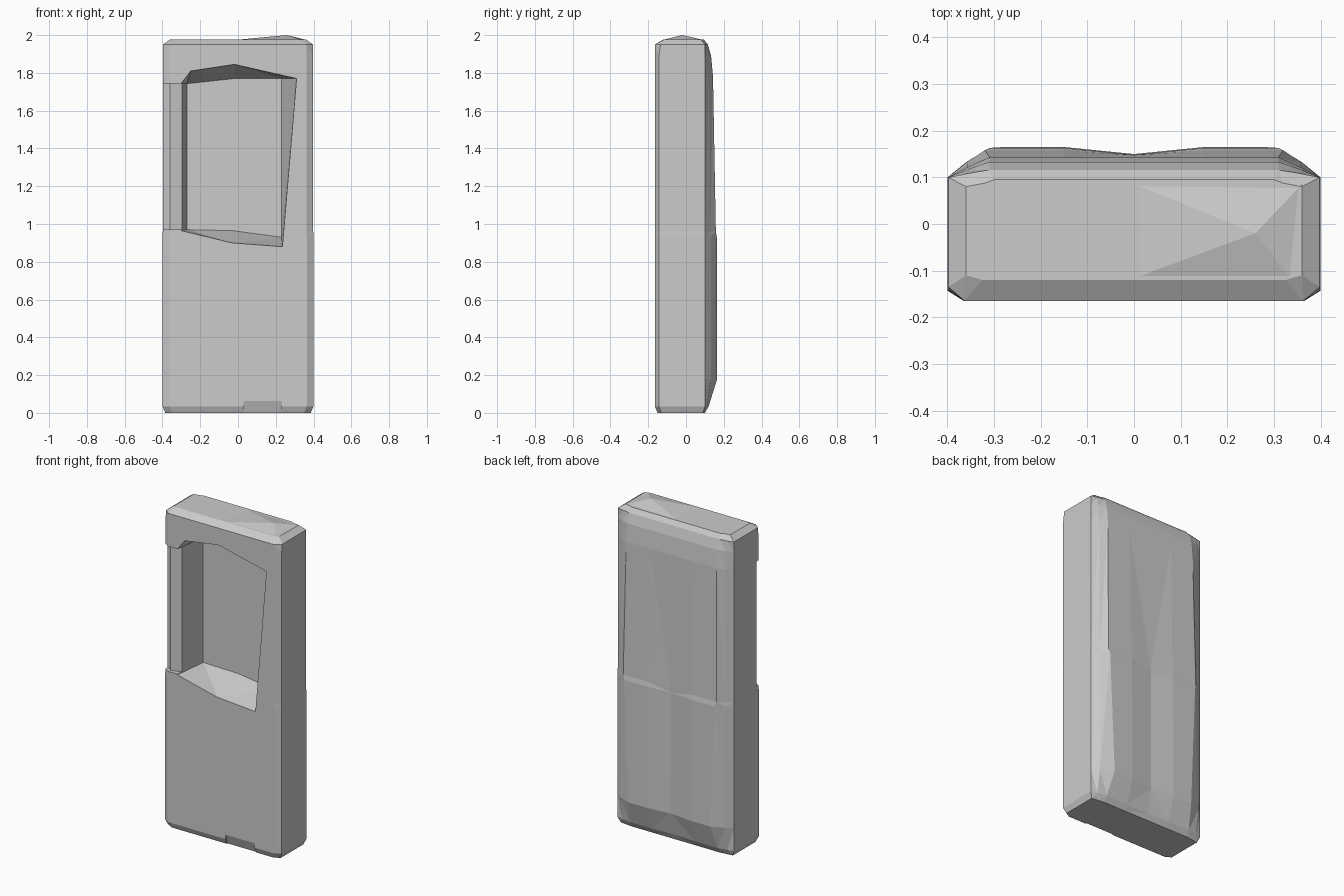
import bpy
import bmesh

cube = bpy.data.objects.get("Cube")
if cube:
    bpy.data.objects.remove(cube, do_unlink=True)

grey = bpy.data.materials.new("plain grey")
grey.use_nodes = True
tone = (0.6, 0.6, 0.6, 1)
grey.diffuse_color = tone
grey.node_tree.nodes["Principled BSDF"].inputs["Base Color"].default_value = tone


def loft(name, rings):
    """Skin a closed stack of equal-length rings."""
    bm = bmesh.new()
    loops = [[bm.verts.new(p) for p in ring] for ring in rings]
    n = len(loops[0])
    for low, high in zip(loops, loops[1:]):
        for i in range(n):
            j = (i + 1) % n
            bm.faces.new((low[i], low[j], high[j], high[i]))
    bm.faces.new(loops[0][::-1])
    bm.faces.new(loops[-1])
    bmesh.ops.triangulate(bm, faces=bm.faces[:])
    bmesh.ops.recalc_face_normals(bm, faces=bm.faces[:])
    mesh = bpy.data.meshes.new(name)
    bm.to_mesh(mesh)
    bm.free()
    mesh.materials.append(grey)
    obj = bpy.data.objects.new(name, mesh)
    bpy.context.collection.objects.link(obj)
    return obj


def section(z, half, front, side_front, side_back, back, shoulder, valley):
    """Horizontal outline: chamfered front, rounded back with a shallow valley."""
    right = [(0, front), (half - 0.035, front), (half, side_front),
             (half, side_back), (half - 0.04, side_back * 0.5 + back * 0.5),
             (shoulder, back), (0.15, back), (0, back - valley)]
    left = [(-x, y) for x, y in right[-2:0:-1]]
    return [(x, y, z) for x, y in right + left]


# Slab body: outlines from the foot to the bevelled crown
body = loft("body", [
    section(0.0, 0.385, -0.15, -0.13, 0.09, 0.10, 0.30, 0),
    section(0.035, 0.40, -0.165, -0.143, 0.10, 0.12, 0.30, 0.005),
    section(0.18, 0.40, -0.165, -0.143, 0.10, 0.165, 0.28, 0.015),
    section(0.93, 0.40, -0.165, -0.143, 0.10, 0.163, 0.31, 0.015),
    section(0.96, 0.398, -0.165, -0.143, 0.10, 0.158, 0.32, 0.01),
    section(1.78, 0.398, -0.165, -0.143, 0.10, 0.143, 0.31, 0),
    section(1.89, 0.398, -0.165, -0.143, 0.10, 0.133, 0.31, 0),
    section(1.95, 0.398, -0.165, -0.135, 0.10, 0.116, 0.31, 0),
    section(1.977, 0.36, -0.12, -0.11, 0.08, 0.095, 0.30, 0),
])

# Raised peak on one half of the crown
bm = bmesh.new()
base = [bm.verts.new(p) for p in [(-0.01, -0.12, 1.975), (0.34, -0.12, 1.975),
                                  (0.36, 0.085, 1.975), (-0.01, 0.09, 1.975)]]
peak = bm.verts.new((0.26, -0.02, 2.0))
for i in range(4):
    bm.faces.new((base[i], base[(i + 1) % 4], peak))
bm.faces.new(base[::-1])
bmesh.ops.recalc_face_normals(bm, faces=bm.faces[:])
mesh = bpy.data.meshes.new("crown_peak")
bm.to_mesh(mesh)
bm.free()
mesh.materials.append(grey)
bpy.context.collection.objects.link(bpy.data.objects.new("crown_peak", mesh))

# Tapered window recess
mouth = [(-0.30, 0.965), (-0.03, 0.90), (0.235, 0.88), (0.31, 1.77),
         (-0.02, 1.845), (-0.25, 1.81), (-0.30, 1.745)]
rear = [(-0.27, 0.97), (-0.03, 0.965), (0.23, 0.93), (0.23, 1.77),
        (-0.02, 1.77), (-0.25, 1.745), (-0.27, 1.745)]
recess = loft("recess_cutter", [
    [(x, -0.25, z) for x, z in mouth],
    [(x, -0.16, z) for x, z in mouth],
    [(x, 0.045, z) for x, z in rear],
])

# Slimmed post beside the window
post = [(-0.43, -0.10), (-0.36, -0.145), (-0.285, -0.125),
        (-0.285, -0.2), (-0.43, -0.2)]
slim = loft("post_cutter", [[(x, y, z) for x, y in post] for z in (0.97, 1.745)])

# Wedge under the front edge of the foot
wedge = [(-0.2, 0.065), (-0.166, 0.065), (-0.14, -0.01), (-0.2, -0.01)]
foot = loft("foot_cutter", [[(x, y, z) for y, z in wedge] for x in (0.03, 0.23)])

bpy.context.view_layer.objects.active = body
for cutter in (recess, slim, foot):
    cutter.hide_render = True
    mod = body.modifiers.new(cutter.name, "BOOLEAN")
    mod.operation = "DIFFERENCE"
    mod.solver = "EXACT"
    mod.object = cutter
    bpy.ops.object.modifier_apply(modifier=mod.name)
    bpy.data.objects.remove(cutter, do_unlink=True)
